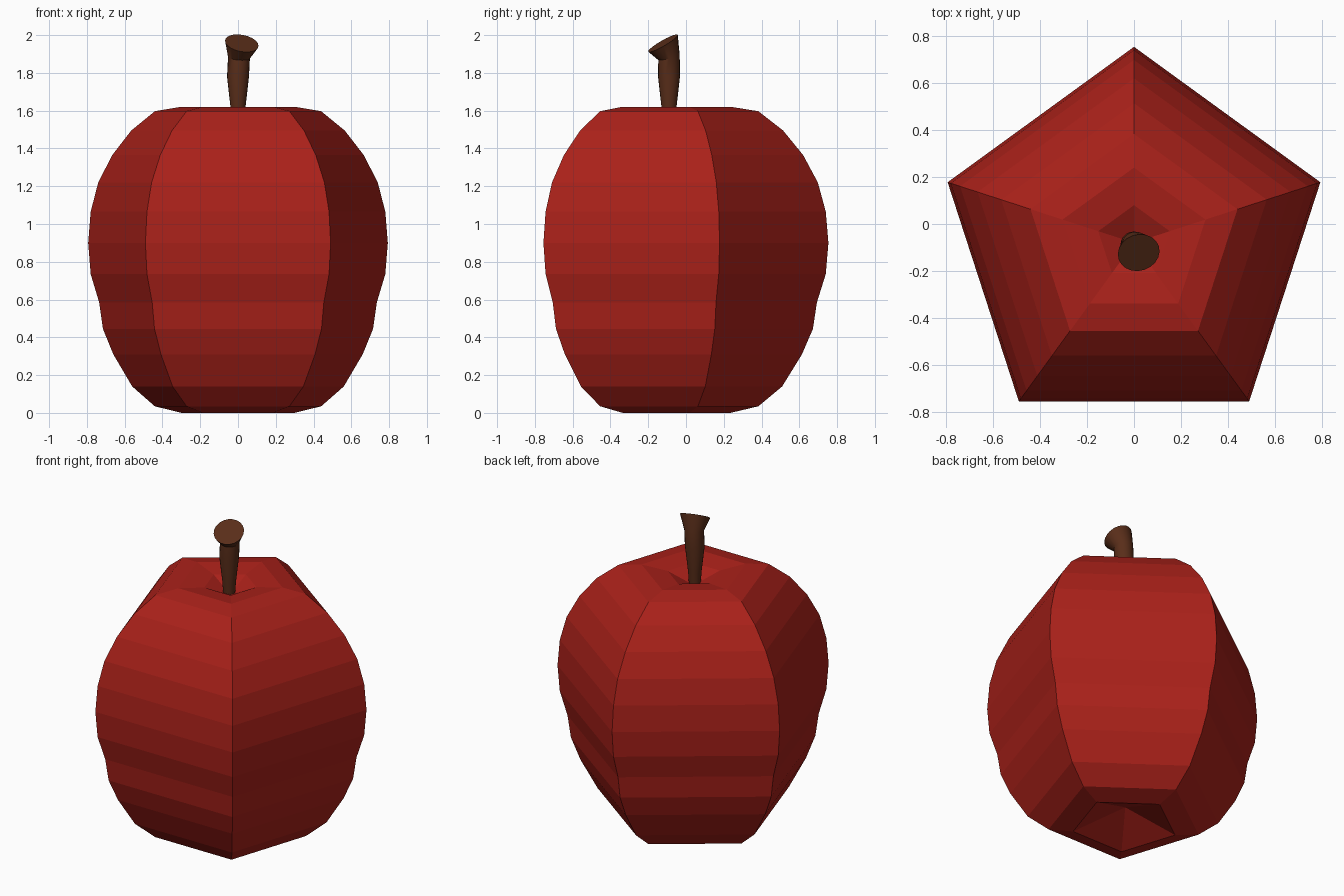
import bpy, bmesh, math
from mathutils import Vector

if "Cube" in bpy.data.objects:
    bpy.data.objects.remove(bpy.data.objects["Cube"])


def material(name, color):
    m = bpy.data.materials.new(name)
    m.diffuse_color = (*color, 1)
    m.use_nodes = True
    m.node_tree.nodes["Principled BSDF"].inputs["Base Color"].default_value = m.diffuse_color
    return m


def ring(bm, center, radius, sides, normal=(0, 0, 1), start=math.pi / 2):
    """Regular polygon of vertices around center, facing normal."""
    rot = Vector((0, 0, 1)).rotation_difference(Vector(normal))
    verts = []
    for i in range(sides):
        a = start + 2 * math.pi * i / sides
        p = rot @ Vector((radius * math.cos(a), radius * math.sin(a), 0))
        verts.append(bm.verts.new(Vector(center) + p))
    return verts


def bridge(bm, rings):
    for lo, hi in zip(rings, rings[1:]):
        n = len(lo)
        for i in range(n):
            j = (i + 1) % n
            bm.faces.new((lo[i], lo[j], hi[j], hi[i]))


def finish(bm, name, mat):
    bmesh.ops.recalc_face_normals(bm, faces=bm.faces)
    me = bpy.data.meshes.new(name)
    bm.to_mesh(me)
    bm.free()
    me.materials.append(mat)
    ob = bpy.data.objects.new(name, me)
    bpy.context.collection.objects.link(ob)
    return ob


red = material("apple_red", (0.40, 0.015, 0.01))
brown = material("stem_brown", (0.10, 0.027, 0.01))

# Apple body: five-sided revolve with dimples top and bottom (radius, z)
CY = -0.08
profile = [(0.315, 0), (0.463, 0.035), (0.589, 0.14), (0.694, 0.31),
           (0.752, 0.445), (0.773, 0.585), (0.82, 0.735), (0.834, 0.90),
           (0.82, 1.065), (0.778, 1.22), (0.70, 1.365), (0.594, 1.495),
           (0.463, 1.597), (0.32, 1.62), (0.16, 1.60)]
bm = bmesh.new()
rings = [ring(bm, (0, CY, z), r, 5) for r, z in profile]
bridge(bm, rings)
for loop, z in ((rings[0], 0.12), (rings[-1], 1.53)):
    tip = bm.verts.new((0, CY, z))
    for i in range(5):
        bm.faces.new((loop[i], loop[(i + 1) % 5], tip))
finish(bm, "apple_body", red)

# Stem: tapered tube that bends forward into a flared, tilted end
bm = bmesh.new()
sections = [((0, -0.09, 1.50), 0.032, (0, 0, 1)),
            ((0, -0.09, 1.62), 0.040, (0, 0, 1)),
            ((0, -0.09, 1.78), 0.058, (0, 0, 1)),
            ((0.005, -0.09, 1.88), 0.058, (0.08, -0.22, 1)),
            ((0.02, -0.122, 1.957), 0.09, (0.17, -0.5, 0.87))]
rings = [ring(bm, c, r, 20, n) for c, r, n in sections]
bridge(bm, rings)
bm.faces.new(rings[0])
bm.faces.new(rings[-1])
stem = finish(bm, "stem", brown)
bpy.context.view_layer.objects.active = stem
stem.select_set(True)
bpy.ops.object.shade_smooth_by_angle(angle=math.radians(30))
